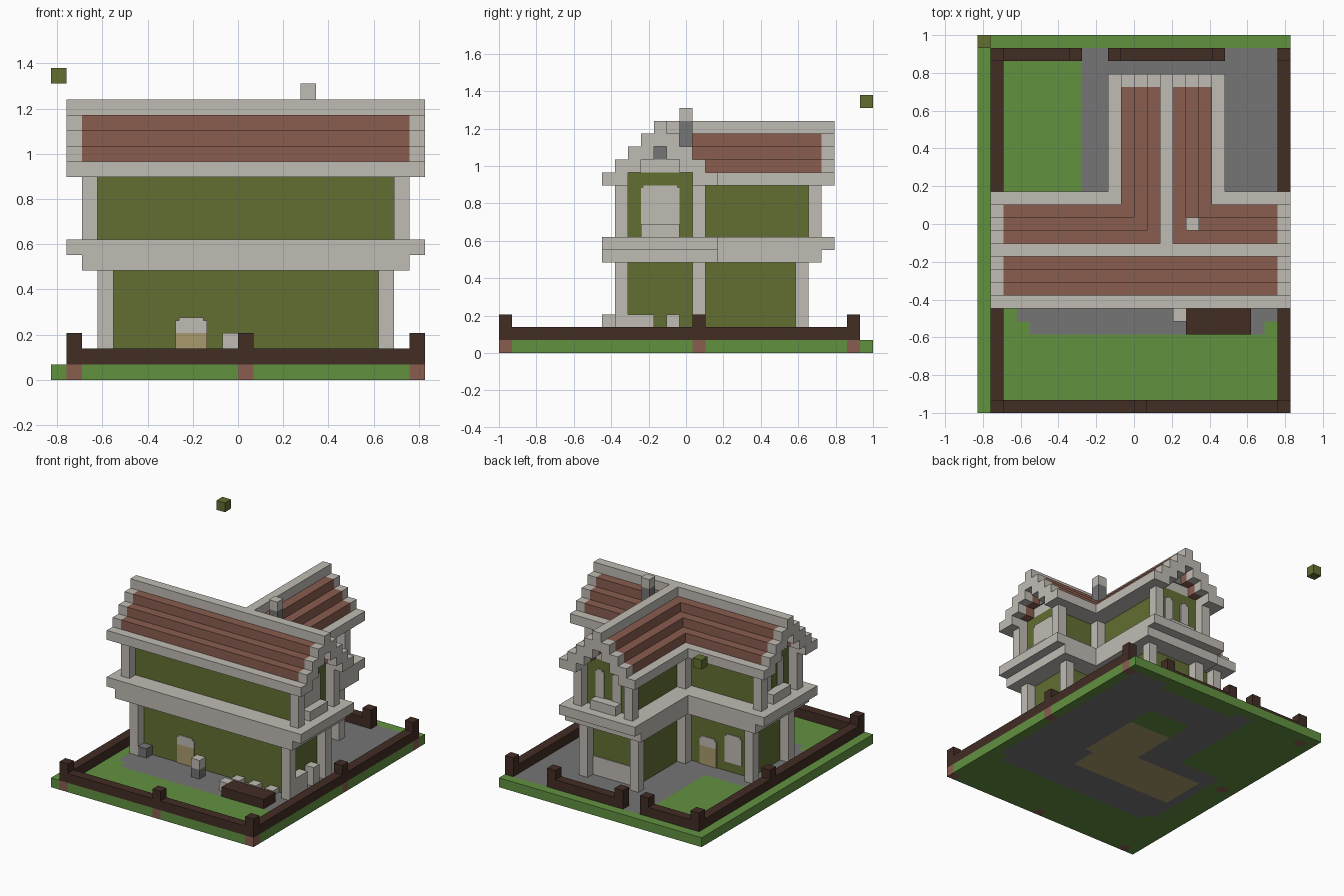
import bpy
import bmesh
from math import floor
from mathutils import Vector

if "Cube" in bpy.data.objects:
    bpy.data.objects.remove(bpy.data.objects["Cube"])

# The whole model sits on a block grid: 24 wide, 29 deep
UNIT = 2 / 29
WIDTH, DEPTH = 24, 29


def make_material(name, red, green, blue):
    linear = [((c / 255 + 0.055) / 1.055) ** 2.4 for c in (red, green, blue)]
    material = bpy.data.materials.new(name)
    material.use_nodes = True
    material.diffuse_color = (*linear, 1)
    shader = material.node_tree.nodes["Principled BSDF"]
    shader.inputs["Base Color"].default_value = (*linear, 1)
    return material


trim = make_material("pale stone", 192, 188, 181)
olive = make_material("olive wall", 98, 111, 50)
brick = make_material("brick red", 138, 93, 79)
grass = make_material("grass green", 98, 145, 64)
timber = make_material("dark timber", 66, 45, 36)
paving = make_material("grey paving", 117, 117, 117)
door_tan = make_material("door tan", 170, 154, 110)


def place(point):
    x, y, z = point
    return Vector((x - WIDTH / 2, y - DEPTH / 2, z)) * UNIT


def finish(name, bm, materials):
    mesh = bpy.data.meshes.new(name)
    bm.to_mesh(mesh)
    bm.free()
    for material in materials:
        mesh.materials.append(material)
    bpy.context.collection.objects.link(bpy.data.objects.new(name, mesh))


def part(name, material, boxes):
    """Boxes are (x span, y span, z span) in grid blocks."""
    bm = bmesh.new()
    for box in boxes:
        low, high = zip(*[sorted(span) for span in box])
        cube = bmesh.ops.create_cube(bm, size=1)["verts"]
        for v in cube:
            v.co = place([l + (c + 0.5) * (h - l) for l, h, c in zip(low, high, v.co)])
    finish(name, bm, [material])


def mirrored(boxes, axis, total):
    result = list(boxes)
    for box in boxes:
        flipped = list(box)
        flipped[axis] = tuple(total - c for c in box[axis])
        result.append(tuple(flipped))
    return result


def cell(i, j, bottom, top):
    return ((i, i + 1), (j, j + 1), (bottom, top))


# Fence layout
corner_posts = [(i, j) for i in (1, 23) for j in (0, 15, 27)]
posts = corner_posts + [(12, 0), (7, 27), (10, 27), (18, 27)]
part("fence_posts", timber, [cell(i, j, 1, 3) for i, j in posts])
rails = [((1, 24), (0, 1), (1, 2)), ((1, 8), (27, 28), (1, 2)), ((10, 19), (27, 28), (1, 2))]
rails += mirrored([((1, 2), (0, 28), (1, 2))], 0, 25)
part("fence_rails", timber, rails)


# Ground slab, coloured block by block
def inside(i, j, x_span, y_span):
    return x_span[0] <= i < x_span[1] and y_span[0] <= j < y_span[1]


def ground_slot(i, j):
    if (i, j) in corner_posts or (i, j) == (12, 0):
        return 2
    if inside(i, j, (4, 16), (10, 15)) or inside(i, j, (12, 17), (13, 20)):
        return 3
    if inside(i, j, (12, 17), (20, 23)):
        return 0
    paved = [((4, 22), (6, 7)), ((3, 23), (7, 17)), ((8, 10), (17, 28)),
             ((10, 19), (17, 27)), ((19, 23), (17, 28))]
    return int(any(inside(i, j, *area) for area in paved))


bm = bmesh.new()
bmesh.ops.create_grid(bm, x_segments=WIDTH, y_segments=DEPTH, size=0.5)
for v in bm.verts:
    v.co = ((v.co.x + 0.5) * WIDTH, (v.co.y + 0.5) * DEPTH, 0)
raised = bmesh.ops.extrude_face_region(bm, geom=bm.faces[:], use_keep_orig=True)["geom"]
for v in raised:
    if isinstance(v, bmesh.types.BMVert):
        v.co.z = 1
bmesh.ops.recalc_face_normals(bm, faces=bm.faces)
for face in bm.faces:
    spot = face.calc_center_median() - face.normal * 0.5
    face.material_index = ground_slot(floor(spot.x), floor(spot.y))
for v in bm.verts:
    v.co = place(v.co)
finish("ground", bm, [grass, paving, brick, door_tan])

# Walls of the main block and the rear wing, on both storeys
lower, upper = (1, 7), (9, 14)
part("lower_walls", olive, [((4, 21), (10, 15), lower), ((12, 17), (14, 23), lower)])
part("upper_walls", olive, [((3, 22), (10, 15), upper), ((12, 17), (14, 24), upper)])

# Corner columns
for name, inset, back, bottom, top in (("lower", 3, 23, 1, 7), ("upper", 2, 24, 9, 13)):
    main = mirrored(mirrored([cell(inset, 9, bottom, top)], 0, 25), 1, 25)
    wing = mirrored([cell(11, back, bottom, top), cell(11, 15, bottom, top)], 0, 29)
    part(name + "_columns", trim, main + wing)

# Floor bands between the storeys
part("lower_band", trim, [((2, 23), (8, 17), (7, 8)), ((10, 19), (16, 25), (7, 8))])
part("upper_band", trim, [((1, 24), (8, 17), (8, 9)), ((10, 19), (16, 26), (8, 9))])

# Stepped roofs: each course is two blocks wide and one higher
part("eaves", trim, mirrored([((1, 24), (8, 10), (13, 14))], 1, 25)
     + mirrored([((10, 12), (16, 26), (13, 14))], 0, 29))
main_tiles, wing_tiles, main_rims, wing_rims = [], [], [], []
for step in range(3):
    height = (14 + step, 15 + step)
    along_y, along_x = (9 + step, 11 + step), (11 + step, 13 + step)
    main_tiles.append(((2, 23), along_y, height))
    main_rims.append(((1, 2), along_y, height))
    wing_tiles.append((along_x, (14 - step, 25), height))
    wing_rims.append((along_x, (25, 26), height))
part("main_roof_tiles", brick, mirrored(main_tiles, 1, 25))
part("wing_roof_tiles", brick, mirrored(wing_tiles, 0, 29))
part("main_roof_rims", trim, mirrored(mirrored(main_rims, 0, 25), 1, 25))
part("wing_roof_rims", trim, mirrored(wing_rims, 0, 29))
part("ridges", trim, [((1, 24), (12, 13), (17, 18)), ((14, 15), (12, 26), (17, 18))])

# Gable infill with a small grey vent
gables = mirrored([((3, 4), (10 + s, 15 - s), (14 + s, 15 + s)) for s in range(3)], 0, 25)
gables += [((12 + s, 17 - s), (23, 24), (14 + s, 15 + s)) for s in range(3)]
part("gable_walls", trim, gables)
part("gable_vents", paving, mirrored([((2.9, 4), (12, 13), (15, 16))], 0, 25)
     + [((14, 15), (23, 24.1), (15, 16))])

# Chimney
part("chimney_stack", paving, [cell(16, 14, 14, 18)])
part("chimney_cap", trim, [cell(16, 14, 18, 19)])


# Openings: thin plates on the walls, with a narrower arch step on top
def plate(axis, wall, outward, start, end, bottom, top):
    depth = (wall, wall + outward * 0.1)
    spans = ((start, end), depth) if axis == "y" else (depth, (start, end))
    return (*spans, (bottom, top))


def arch(axis, wall, outward, start, end, bottom, top):
    return [plate(axis, wall, outward, start, end, bottom, top - 0.2),
            plate(axis, wall, outward, start + 0.2, end - 0.2, top - 0.2, top)]


part("front_door", door_tan, [plate("y", 10, -1, 8, 10, 1, 3)])
part("front_door_arch", trim, arch("y", 10, -1, 8, 10, 3, 4))
part("back_door", door_tan, [plate("y", 15, 1, 8, 10, 1, 3)])
part("back_door_arch", trim, arch("y", 15, 1, 8, 10, 3, 4))
part("back_lower_windows", trim, arch("y", 15, 1, 5, 7, 2, 5))
part("left_end_window", trim, arch("x", 22, 1, 11, 14, 9, 13))
part("right_end_windows", trim, [box for start in (11, 13)
     for box in arch("x", 3, -1, start, start + 1, 10, 13)])
part("wing_upper_windows", trim, [box for start in (13, 15)
     for box in arch("y", 24, 1, start, start + 1, 10, 13)])
part("wing_lower_panel", trim, [plate("y", 23, 1, 12, 17, 1, 3)])
part("window_sills", trim, mirrored([((2, 3), (11, 14), (9, 10))], 0, 25)
     + [((13, 16), (24, 25), (9, 10))])

# Garden pieces around the house
part("planter", timber, [((16, 21), (6, 8), (1, 2))])
part("planter_stone", trim, [cell(15, 7, 1, 2)])
part("planter_edging", trim, [cell(i, 9, 1, 1.5) for i in range(15, 21, 2)])
part("front_seat_base", paving, [cell(11, 8, 1, 2), cell(4, 9, 1, 2)])
part("front_seat_top", trim, [cell(11, 8, 2, 3)])
part("side_bench", trim, [((21, 22), (10, 12), (1, 3)), cell(21, 13, 1, 3)])

# Small cube floating above the rear corner
part("floating_cube", olive, [cell(0, 28, 19, 20)])
